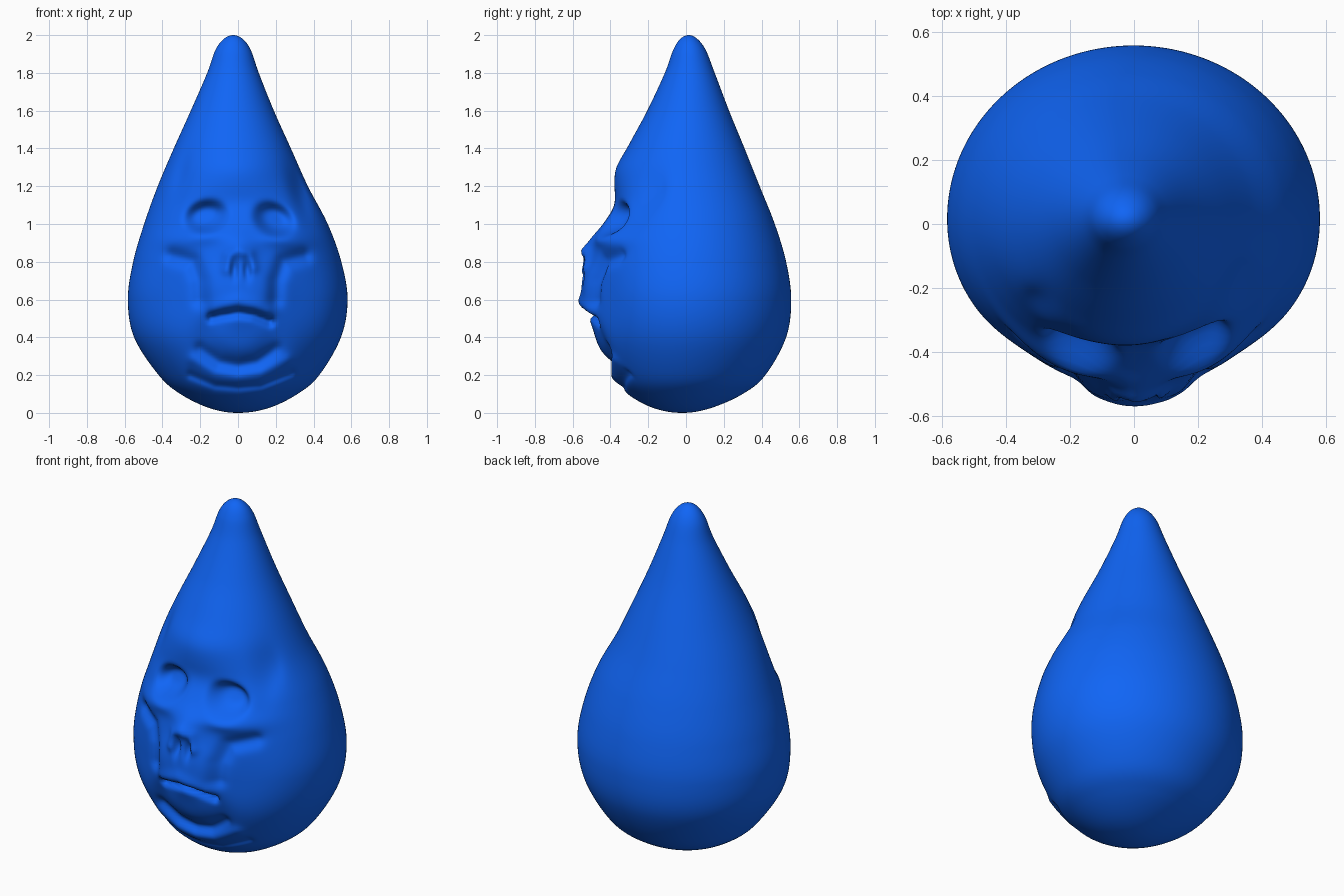
import bpy, bmesh, math

# Body cross-sections: z, left x, right x, front y, back y
ROWS = [
    (0.0, 0.0, 0.0, -0.02, -0.02),
    (0.025, -0.15, 0.16, -0.17, 0.13),
    (0.10, -0.305, 0.315, -0.31, 0.30),
    (0.20, -0.42, 0.43, -0.405, 0.42),
    (0.40, -0.55, 0.545, -0.50, 0.53),
    (0.60, -0.583, 0.58, -0.525, 0.557),
    (0.80, -0.555, 0.547, -0.505, 0.53),
    (1.00, -0.497, 0.475, -0.445, 0.47),
    (1.20, -0.425, 0.37, -0.385, 0.39),
    (1.40, -0.34, 0.28, -0.31, 0.31),
    (1.60, -0.25, 0.19, -0.205, 0.228),
    (1.80, -0.163, 0.11, -0.112, 0.152),
    (1.92, -0.12, 0.068, -0.068, 0.105),
    (1.98, -0.075, 0.025, -0.03, 0.06),
    (2.0, -0.025, -0.025, 0.015, 0.015),
]
SEGS, SUB = 300, 14


def mirror_row(r):
    return (r[0], r[2], r[1], r[4], r[3])


def catmull(p0, p1, p2, p3, t):
    return [0.5 * (2*b + (c - a)*t + (2*a - 5*b + 4*c - d)*t*t + (3*b - a - 3*c + d)*t**3)
            for a, b, c, d in zip(p0, p1, p2, p3)]


def bump(x, z, cx, cz, rx, rz, power=2, tilt=0.0):
    c, s = math.cos(tilt), math.sin(tilt)
    u = ((x - cx)*c + (z - cz)*s) / rx
    v = (-(x - cx)*s + (z - cz)*c) / rz
    return math.exp(-(u*u + v*v) ** (power / 2))


def stroke(x, z, pts, width):
    best = 9.0
    for (ax, az), (bx, bz) in zip(pts, pts[1:]):
        dx, dz = bx - ax, bz - az
        t = max(0, min(1, ((x - ax)*dx + (z - az)*dz) / (dx*dx + dz*dz)))
        best = min(best, math.hypot(x - ax - t*dx, z - az - t*dz))
    return math.exp(-(best / width) ** 2)


def face_relief(x, z):
    """Outward relief of the face, seen from the front."""
    if z > 1.55:
        return 0.0
    d = 0.0
    # forehead and flattened eye plane
    d += 0.018 * bump(x, z, 0, 1.30, 0.26, 0.08)
    d -= 0.035 * bump(x, z, 0, 1.10, 0.30, 0.09)
    # eye sockets with raised lower lids
    for cx, cz, tilt in ((-0.17, 1.04, 0.25), (0.19, 1.025, -0.45)):
        d -= 0.085 * bump(x, z, cx, cz, 0.098, 0.072, 4, tilt)
        d += 0.025 * bump(x, z, cx, cz - 0.10, 0.12, 0.045)
    # nose, nose wings and nostrils
    d += 0.045 * bump(x, z, 0.01, 0.87, 0.085, 0.085)
    d += 0.02 * stroke(x, z, [(-0.06, 0.76), (-0.05, 0.83), (0.0, 0.86), (0.06, 0.84), (0.08, 0.77)], 0.028)
    for cx in (-0.02, 0.05):
        d -= 0.035 * bump(x, z, cx, 0.76, 0.018, 0.05)
    # muzzle and upper lip
    d += 0.03 * bump(x, z, 0.02, 0.65, 0.20, 0.15, 4)
    d += 0.018 * stroke(x, z, [(-0.12, 0.55), (0.0, 0.585), (0.15, 0.54)], 0.04)
    # cheekbones, folds and hollow cheeks
    for s in (-1, 1):
        d += 0.02 * bump(x, z, s * 0.30, 0.91, 0.12, 0.05)
        d -= 0.032 * stroke(x, z, [(s*0.35, 0.83), (s*0.24, 0.80), (s*0.205, 0.70), (s*0.20, 0.60)], 0.04)
        d -= 0.028 * bump(x, z, s * 0.34, 0.62, 0.16, 0.24)
    # mouth slit, lower lip and chin
    d -= 0.05 * bump(x, z, 0.0, 0.36, 0.23, 0.17, 4)
    d -= 0.05 * stroke(x, z, [(-0.14, 0.505), (-0.07, 0.52), (0.0, 0.53), (0.08, 0.52), (0.17, 0.485)], 0.022)
    d += 0.03 * bump(x, z, 0.01, 0.40, 0.15, 0.11, 4)
    d -= 0.02 * stroke(x, z, [(-0.2, 0.34), (-0.1, 0.27), (0.0, 0.25), (0.1, 0.27), (0.2, 0.34)], 0.03)
    # folds under the chin
    d += 0.014 * stroke(x, z, [(-0.24, 0.28), (-0.12, 0.21), (0, 0.195), (0.12, 0.21), (0.26, 0.28)], 0.03)
    d -= 0.018 * stroke(x, z, [(-0.25, 0.20), (-0.12, 0.145), (0, 0.135), (0.12, 0.145), (0.28, 0.21)], 0.022)
    # temple dents
    d -= 0.04 * bump(x, z, 0.33, 1.17, 0.045, 0.13, 2, 0.3)
    d -= 0.02 * bump(x, z, -0.30, 1.27, 0.035, 0.11, 2, -0.3)
    return d


# Smooth rings from the cross-sections
rows = [mirror_row(ROWS[1])] + ROWS + [mirror_row(ROWS[-2])]
rings = []
for i in range(1, len(rows) - 2):
    for k in range(SUB):
        rings.append(catmull(rows[i-1], rows[i], rows[i+1], rows[i+2], k / SUB))
rings = rings[1:]

# Drop-shaped head with the face pressed into the front
bm = bmesh.new()
loops = []
for z, xl, xr, yf, yb in rings:
    cx, cy, rx, ry = (xl + xr)/2, (yf + yb)/2, (xr - xl)/2, (yb - yf)/2
    loop = []
    for k in range(SEGS):
        a = 2 * math.pi * k / SEGS
        x, y = cx + rx * math.cos(a), cy + ry * math.sin(a)
        front = max(0.0, min(1.0, -math.sin(a) / 0.45))
        if front > 0:
            w = front * front * (3 - 2 * front)
            y -= w * face_relief(x, z)
        loop.append(bm.verts.new((x, y, z)))
    loops.append(loop)
bottom = bm.verts.new((0, -0.02, 0))
top = bm.verts.new((-0.025, 0.015, 2))
for k in range(SEGS):
    n = (k + 1) % SEGS
    bm.faces.new((bottom, loops[0][n], loops[0][k]))
    bm.faces.new((top, loops[-1][k], loops[-1][n]))
    for a, b in zip(loops, loops[1:]):
        bm.faces.new((a[k], a[n], b[n], b[k]))
for f in bm.faces:
    f.smooth = True
bmesh.ops.recalc_face_normals(bm, faces=bm.faces)
mesh = bpy.data.meshes.new("drop_head")
bm.to_mesh(mesh)
bm.free()
head = bpy.data.objects.new("drop_head", mesh)
bpy.context.collection.objects.link(head)

# Blue material
blue = bpy.data.materials.new("blue")
blue.diffuse_color = (0.005, 0.13, 0.92, 1)
mesh.materials.append(blue)
